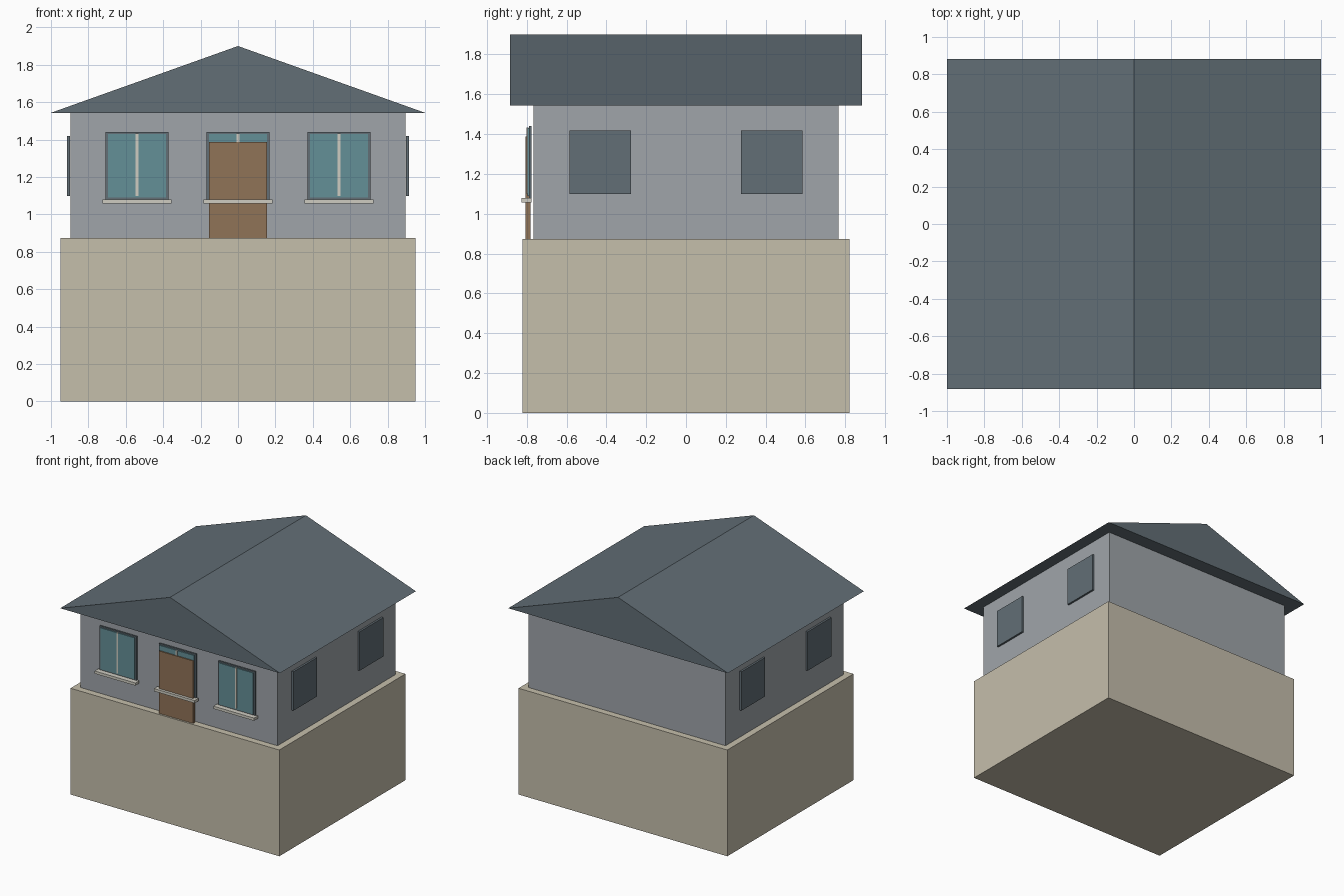
import bpy, bmesh

if "Cube" in bpy.data.objects:
    bpy.data.objects.remove(bpy.data.objects["Cube"])


def material(name, rgb):
    m = bpy.data.materials.new(name)
    m.diffuse_color = (*[(c / 255) ** 2.2 for c in rgb], 1)
    m.use_nodes = True
    m.node_tree.nodes["Principled BSDF"].inputs["Base Color"].default_value = m.diffuse_color
    return m


STONE = material("stone", (196, 189, 170))
PLASTER = material("plaster", (158, 163, 168))
SLATE = material("slate", (98, 110, 117))
FRAME = material("frame", (98, 110, 117))
GLASS = material("glass", (100, 142, 150))
TRIM = material("trim", (205, 203, 192))
WOOD = material("wood", (143, 115, 88))


def add_mesh(name, bm, mat):
    bmesh.ops.recalc_face_normals(bm, faces=bm.faces)
    me = bpy.data.meshes.new(name)
    bm.to_mesh(me)
    bm.free()
    me.materials.append(mat)
    ob = bpy.data.objects.new(name, me)
    bpy.context.collection.objects.link(ob)
    return ob


def box(name, x, y, z, mat):
    """Box from (min, max) ranges on each axis."""
    bm = bmesh.new()
    bmesh.ops.create_cube(bm, size=1)
    for v in bm.verts:
        for i, (a, b) in enumerate((x, y, z)):
            v.co[i] = a if v.co[i] < 0 else b
    return add_mesh(name, bm, mat)


# Foundation and walls
box("foundation", (-0.95, 0.95), (-0.82, 0.82), (0, 0.874), STONE)
box("walls", (-0.896, 0.896), (-0.766, 0.766), (0.874, 1.543), PLASTER)

# Gable roof: triangular profile extruded front to back
bm = bmesh.new()
profile = [bm.verts.new(p) for p in
           ((-1, -0.883, 1.543), (1, -0.883, 1.543), (0, -0.883, 1.9))]
gable = bm.faces.new(profile)
ext = bmesh.ops.extrude_face_region(bm, geom=[gable], use_keep_orig=True)
bmesh.ops.translate(bm, vec=(0, 1.766, 0),
                    verts=[e for e in ext["geom"] if isinstance(e, bmesh.types.BMVert)])
add_mesh("roof", bm, SLATE)

# Front windows: frame, glass, centre bar and sill
for label, cx in (("left", -0.54), ("middle", 0), ("right", 0.54)):
    def span(half):
        return (cx - half, cx + half)
    box(f"{label}_window_frame", span(0.168), (-0.788, -0.776), (1.08, 1.441), FRAME)
    box(f"{label}_window_glass", span(0.155), (-0.796, -0.784), (1.09, 1.43), GLASS)
    box(f"{label}_window_bar", span(0.007), (-0.801, -0.79), (1.098, 1.432), TRIM)
    box(f"{label}_window_sill", span(0.185), (-0.827, -0.777), (1.057, 1.079), TRIM)

# Front door
box("door", (-0.155, 0.155), (-0.805, -0.782), (0.874, 1.388), WOOD)

# Side windows, two on each side wall
for side, sx in (("left", -1), ("right", 1)):
    for place, cy in (("front", -0.43), ("back", 0.43)):
        box(f"{side}_{place}_side_window", sorted((sx * 0.898, sx * 0.914)),
            (cy - 0.154, cy + 0.154), (1.098, 1.418), FRAME)
